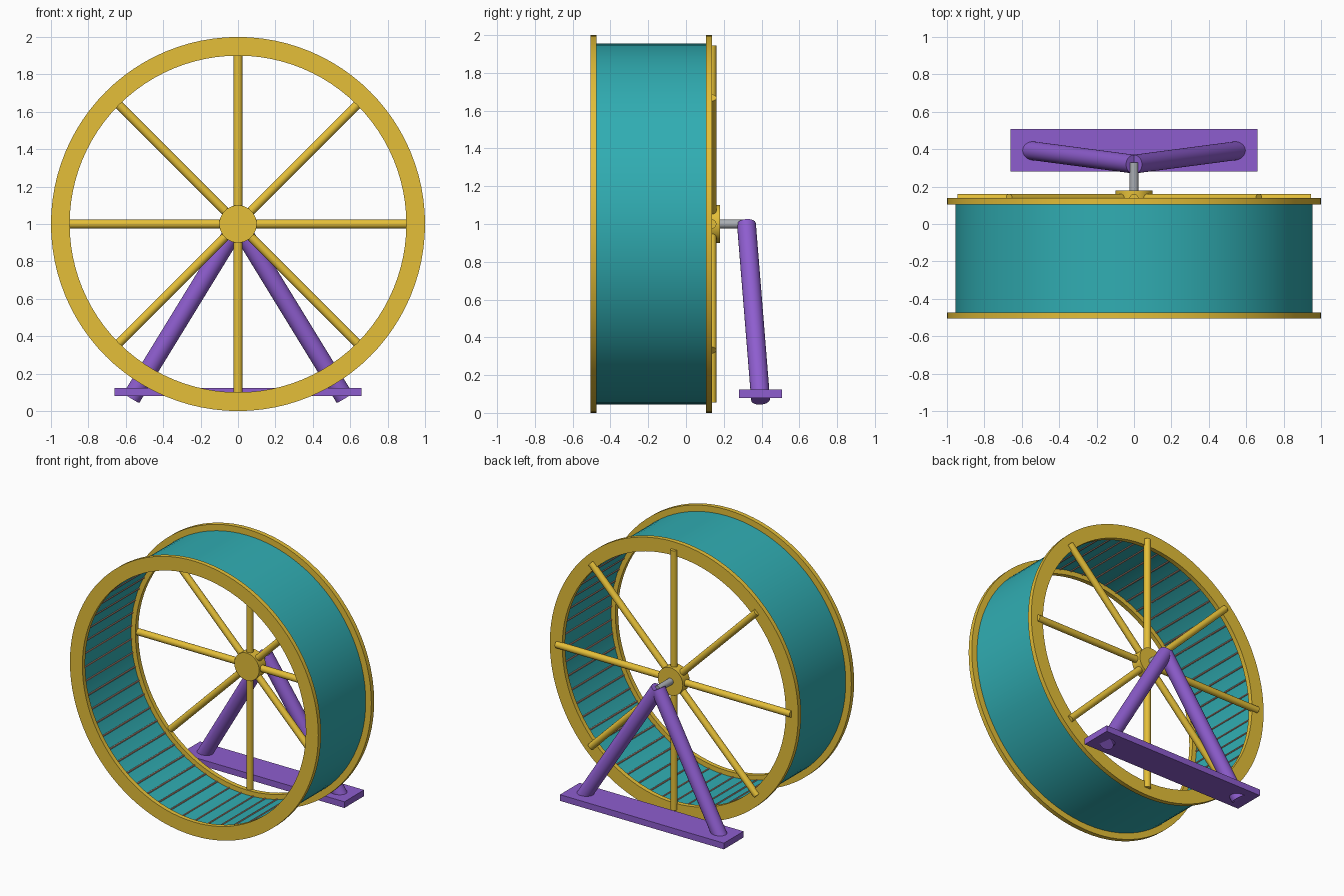
import bpy, bmesh, math
from mathutils import Vector

cube = bpy.data.objects.get("Cube")
if cube:
    bpy.data.objects.remove(cube, do_unlink=True)

CENTRE = Vector((0, 0, 1))


def material(name, colour):
    mat = bpy.data.materials.new(name)
    mat.use_nodes = True
    mat.diffuse_color = colour
    mat.node_tree.nodes["Principled BSDF"].inputs["Base Color"].default_value = colour
    return mat


YELLOW = material("yellow", (0.78, 0.52, 0.04, 1))
TEAL = material("teal", (0.03, 0.42, 0.45, 1))
PURPLE = material("purple", (0.27, 0.11, 0.62, 1))
METAL = material("metal", (0.4, 0.42, 0.45, 1))
TAN = material("tan", (0.55, 0.32, 0.24, 1))


def finish(obj, mat):
    obj.data.materials.append(mat)
    bpy.ops.object.select_all(action="DESELECT")
    obj.select_set(True)
    bpy.context.view_layer.objects.active = obj
    bpy.ops.object.shade_smooth_by_angle(angle=math.radians(35))
    return obj


def ring(name, inner, outer, y0, y1, mat, steps=96):
    """Rectangular section turned around the wheel's y axis."""
    bm = bmesh.new()
    section = [(inner, y0), (outer, y0), (outer, y1), (inner, y1)]
    loops = []
    for i in range(steps):
        a = math.tau * i / steps
        loops.append([bm.verts.new((r * math.cos(a), y, 1 + r * math.sin(a)))
                      for r, y in section])
    for i, a in enumerate(loops):
        b = loops[(i + 1) % steps]
        for j in range(4):
            k = (j + 1) % 4
            bm.faces.new((a[j], a[k], b[k], b[j]))
    bmesh.ops.recalc_face_normals(bm, faces=bm.faces)
    mesh = bpy.data.meshes.new(name)
    bm.to_mesh(mesh)
    bm.free()
    obj = bpy.data.objects.new(name, mesh)
    bpy.context.collection.objects.link(obj)
    return finish(obj, mat)


def rod(name, start, end, radius, mat, sides=24):
    """Cylinder between two points."""
    start, end = Vector(start), Vector(end)
    axis = end - start
    bpy.ops.mesh.primitive_cylinder_add(
        vertices=sides, radius=radius, depth=axis.length,
        location=(start + end) / 2,
        rotation=axis.to_track_quat("Z", "Y").to_euler())
    obj = bpy.context.object
    obj.name = name
    return finish(obj, mat)


def around(angle, radius, y):
    return CENTRE + Vector((radius * math.sin(angle), y, radius * math.cos(angle)))


# Running drum and its two rims
ring("drum", 0.935, 0.955, -0.48, 0.115, TEAL)
ring("front_rim", 0.9, 1.0, -0.505, -0.473, YELLOW)
ring("back_rim", 0.9, 1.0, 0.105, 0.138, YELLOW)

# Grip rungs along the inside of the drum
RUNGS = 60
for i in range(RUNGS):
    a = math.tau * (i + 0.5) / RUNGS
    rod(f"rung_{i + 1}", around(a, 0.934, -0.48), around(a, 0.934, 0.11),
        0.006, TAN, 8)

# Spokes, hub and axle
for i in range(8):
    a = math.tau * i / 8
    rod(f"spoke_{i + 1}", around(a, 0.03, 0.137), around(a, 0.945, 0.137),
        0.024, YELLOW)
rod("hub", (0, 0.1, 1), (0, 0.18, 1), 0.1, YELLOW, 48)
rod("axle", (0, 0.15, 1), (0, 0.33, 1), 0.024, METAL)

# Stand: base plank and two splayed legs
bpy.ops.mesh.primitive_cube_add(size=1, location=(0, 0.394, 0.102))
base = bpy.context.object
base.name = "base_plank"
base.dimensions = (1.32, 0.226, 0.045)
bpy.ops.object.transform_apply(location=False, rotation=False, scale=True)
finish(base, PURPLE)
for side, x in (("left", 1), ("right", -1)):
    rod(f"{side}_leg", (0, 0.32, 1), (x * 0.57, 0.395, 0.07), 0.05, PURPLE, 32)
